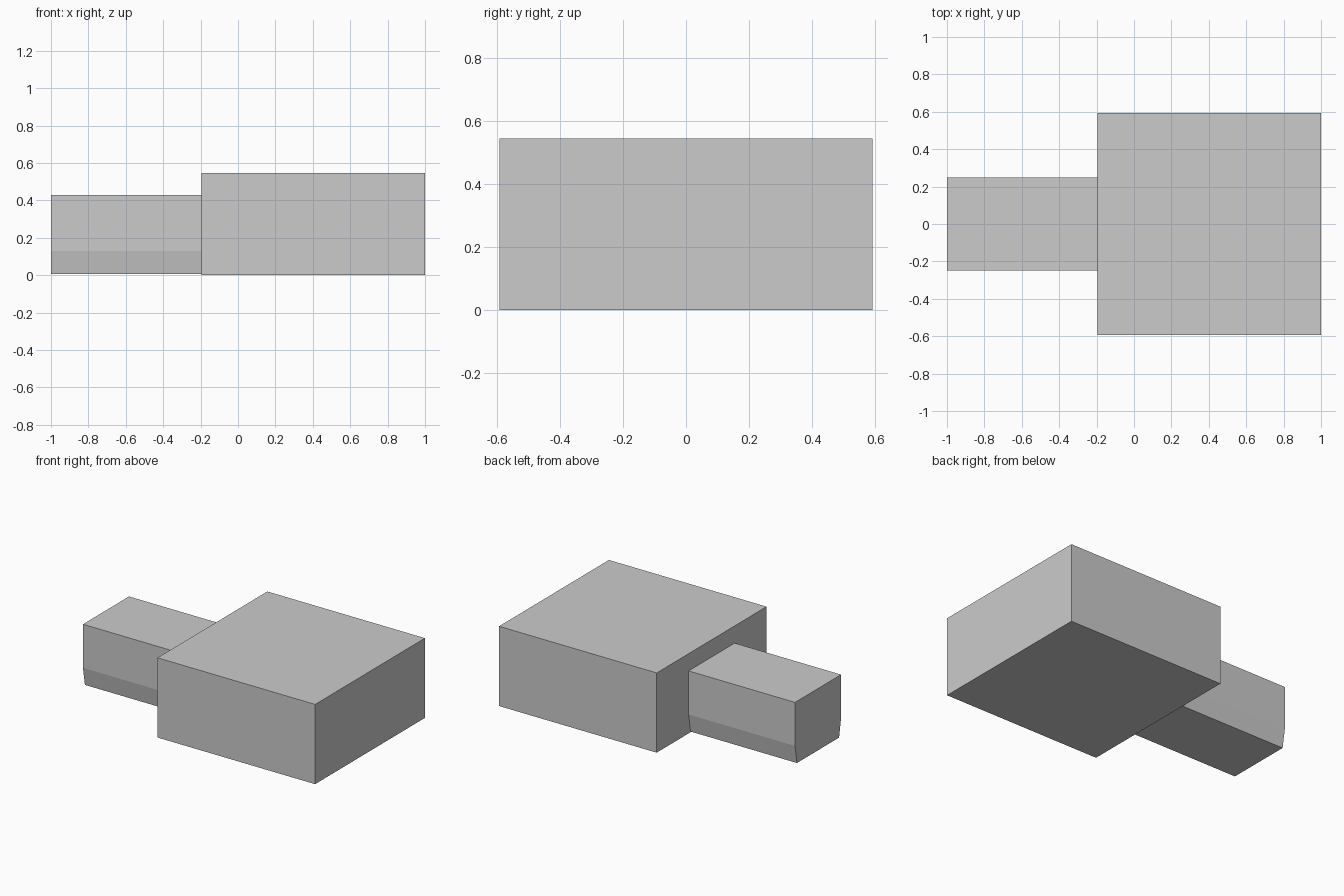
import bpy

if "Cube" in bpy.data.objects:
    bpy.data.objects.remove(bpy.data.objects["Cube"])


def extrude_x(name, profile, x0, x1):
    """Closed prism: a (y, z) profile extruded along x."""
    n = len(profile)
    verts = [(x, y, z) for x in (x0, x1) for y, z in profile]
    faces = [(i, (i + 1) % n, n + (i + 1) % n, n + i)[::-1] for i in range(n)]
    faces += [tuple(range(n)), tuple(range(2 * n - 1, n - 1, -1))]
    mesh = bpy.data.meshes.new(name)
    mesh.from_pydata(verts, [], faces)
    mesh.update()
    obj = bpy.data.objects.new(name, mesh)
    bpy.context.collection.objects.link(obj)
    return obj


def mirrored(half):
    """Complete a right-hand (y, z) outline, listed top to bottom."""
    return half + [(-y, z) for y, z in reversed(half)]


# Large main block
extrude_x("main_block", mirrored([(0.594, 0.546), (0.594, 0.0)]), -0.194, 1.0)

# Narrow arm with its lower sides tapering inward
extrude_x("side_arm", mirrored([(0.249, 0.428), (0.249, 0.13), (0.228, 0.005)]),
          -1.0, -0.194)
